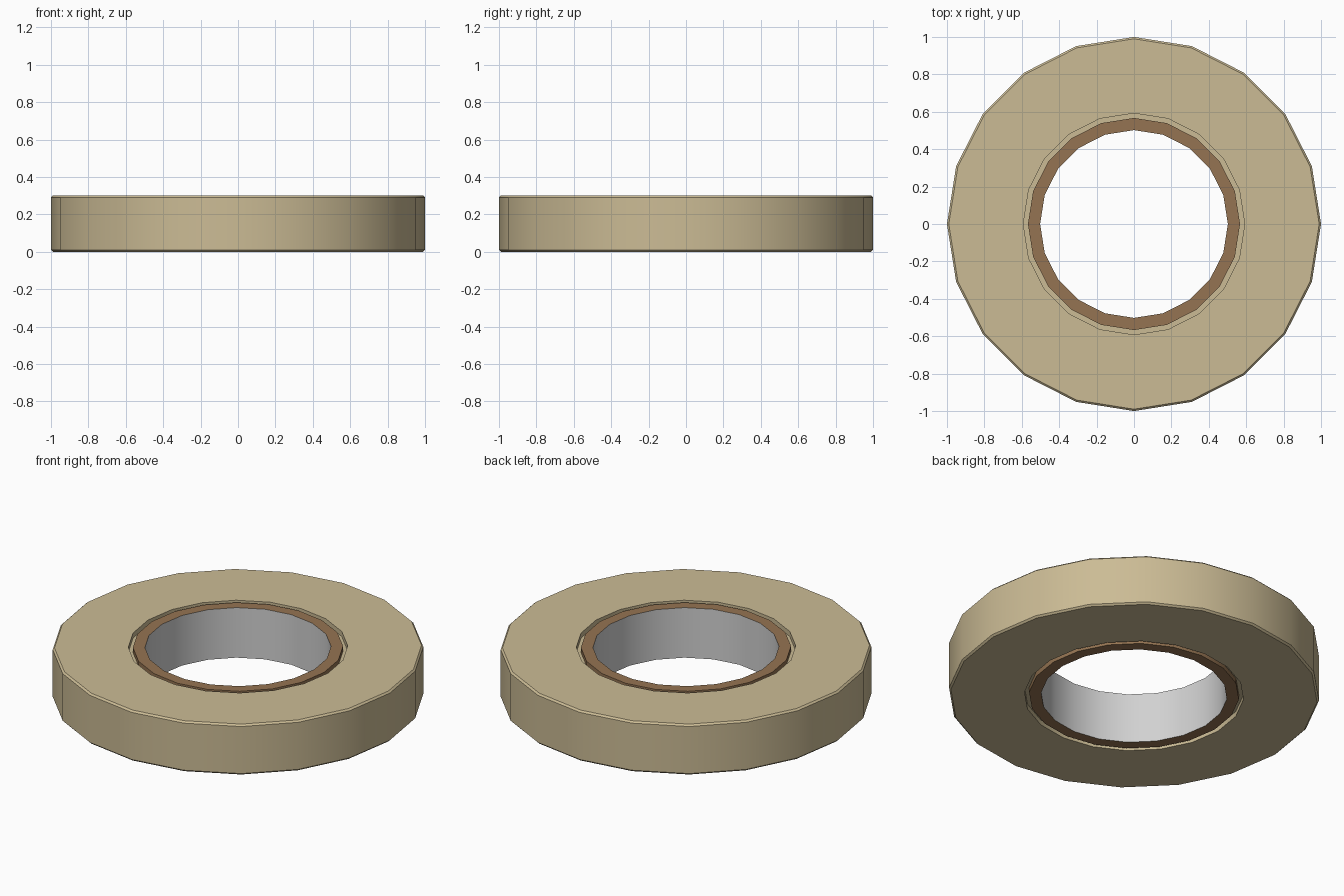
import bpy, bmesh, math

if "Cube" in bpy.data.objects:
    bpy.data.objects.remove(bpy.data.objects["Cube"])

SIDES = 20


def material(name, rgb):
    m = bpy.data.materials.new(name)
    m.diffuse_color = (*rgb, 1)
    m.use_nodes = True
    m.node_tree.nodes["Principled BSDF"].inputs["Base Color"].default_value = m.diffuse_color
    return m


tan = material("tan tape", (0.60, 0.50, 0.30))
brown = material("brown card", (0.30, 0.175, 0.085))
white = material("white lining", (0.64, 0.64, 0.64))


def lathe(name, profile, mats):
    """Closed ring from (radius, z, material index of the following strip)."""
    bm = bmesh.new()
    rings = []
    for r, z, _ in profile:
        rings.append([bm.verts.new((r * math.cos(2 * math.pi * i / SIDES),
                                    r * math.sin(2 * math.pi * i / SIDES), z))
                      for i in range(SIDES)])
    n = len(profile)
    for k in range(n):
        a, b = rings[k], rings[(k + 1) % n]
        for i in range(SIDES):
            j = (i + 1) % SIDES
            f = bm.faces.new((a[i], a[j], b[j], b[i]))
            f.material_index = profile[k][2]
    bmesh.ops.recalc_face_normals(bm, faces=bm.faces)
    me = bpy.data.meshes.new(name)
    bm.to_mesh(me)
    bm.free()
    for m in mats:
        me.materials.append(m)
    ob = bpy.data.objects.new(name, me)
    bpy.context.collection.objects.link(ob)
    bpy.ops.object.select_all(action='DESELECT')
    ob.select_set(True)
    bpy.context.view_layer.objects.active = ob
    bpy.ops.object.shade_smooth_by_angle(angle=math.radians(30))
    return ob


# wound tape: softened outer rim, shallow groove beside the core on both ends
lathe("tape_roll", [(0.99, 0, 0), (1, 0.01, 0), (1, 0.29, 0), (0.99, 0.30, 0),
                    (0.592, 0.30, 0), (0.592, 0.27, 0), (0.56, 0.27, 0),
                    (0.56, 0.03, 0), (0.592, 0.03, 0), (0.592, 0, 0)], [tan])

# card core: brown ends and outside, white inner wall
lathe("core", [(0.567, 0, 0), (0.567, 0.298, 0), (0.502, 0.298, 1), (0.502, 0, 0)],
      [brown, white])
